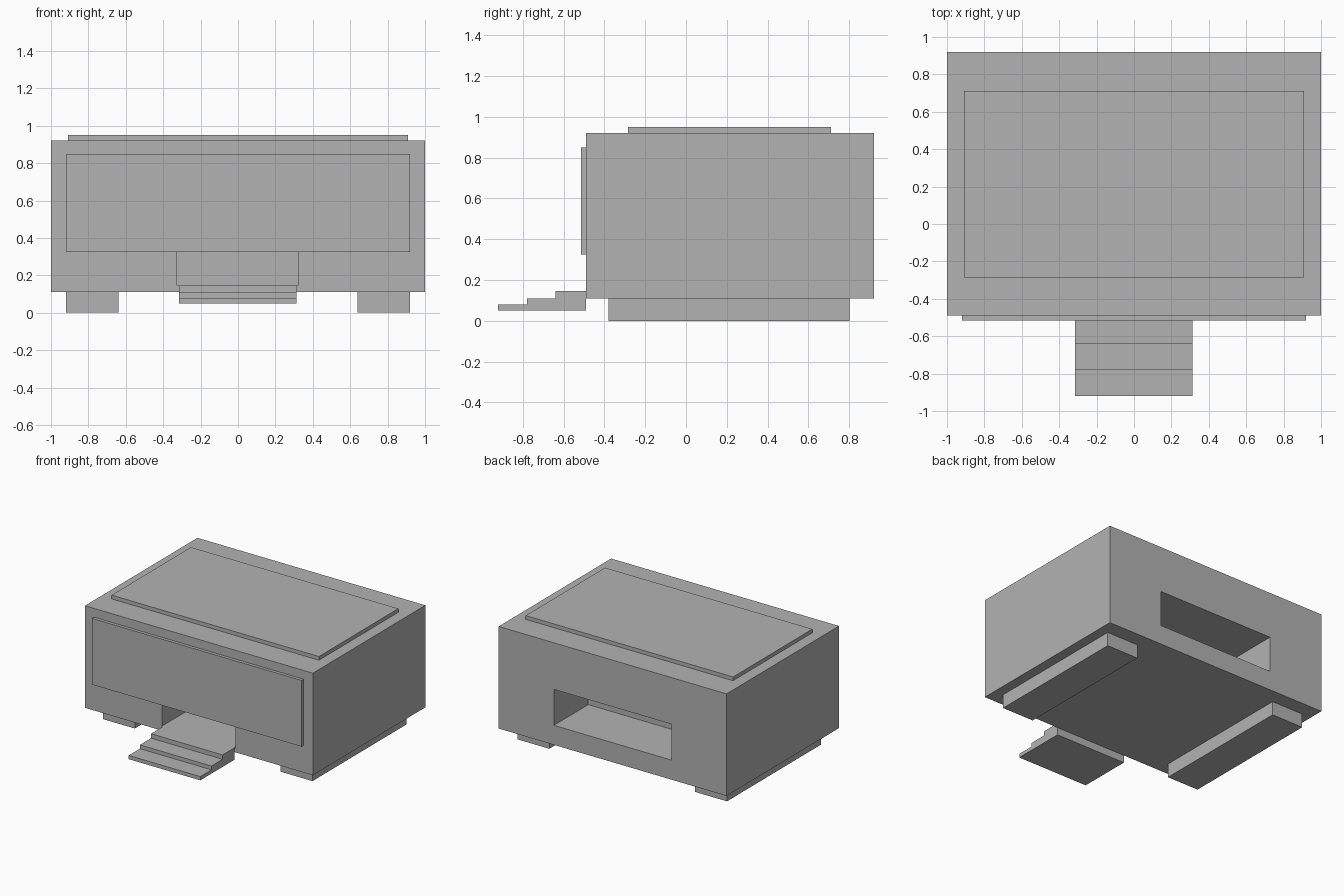
import bpy
import bmesh

# Remove the default cube if present
cube = bpy.data.objects.get("Cube")
if cube:
    bpy.data.objects.remove(cube, do_unlink=True)

# Single plastic colour
grey = bpy.data.materials.new("light grey plastic")
grey.use_nodes = True
colour = (0.45, 0.45, 0.45, 1)
grey.diffuse_color = colour
grey.node_tree.nodes["Principled BSDF"].inputs["Base Color"].default_value = colour


def add_object(name, bm):
    mesh = bpy.data.meshes.new(name)
    bmesh.ops.recalc_face_normals(bm, faces=bm.faces)
    bm.to_mesh(mesh)
    bm.free()
    mesh.materials.append(grey)
    obj = bpy.data.objects.new(name, mesh)
    bpy.context.collection.objects.link(obj)
    return obj


def box(name, x, y, z):
    """Box spanning the given (low, high) ranges."""
    bm = bmesh.new()
    bmesh.ops.create_cube(bm, size=1)
    for v in bm.verts:
        v.co = [r[0] if c < 0 else r[1] for c, r in zip(v.co, (x, y, z))]
    return add_object(name, bm)


def cut(target, cutter):
    """Carve the cutter out of the target, then discard it."""
    cutter.hide_render = True
    mod = target.modifiers.new("recess", "BOOLEAN")
    mod.operation = "DIFFERENCE"
    mod.solver = "EXACT"
    mod.object = cutter
    bpy.context.view_layer.objects.active = target
    bpy.ops.object.modifier_apply(modifier=mod.name)
    bpy.data.objects.remove(cutter, do_unlink=True)


# Main casing with a paper outlet in front and a feed recess at the back
body = box("body", (-1, 1), (-0.49, 0.92), (0.11, 0.92))
cut(body, box("front_outlet_cutter", (-0.325, 0.322), (-0.6, -0.06), (0.145, 0.325)))
cut(body, box("rear_recess_cutter", (-0.515, 0.515), (0.49, 1.1), (0.265, 0.55)))

# Raised plates on the top and front
box("top_lid", (-0.91, 0.91), (-0.285, 0.71), (0.92, 0.95))
box("front_panel", (-0.92, 0.92), (-0.515, -0.49), (0.325, 0.85))

# Two long feet
for side, name in ((-1, "right_foot"), (1, "left_foot")):
    box(name, sorted((side * 0.64, side * 0.92)), (-0.38, 0.80), (0, 0.11))

# Stepped output tray, extruded from its side profile
profile = [(-0.92, 0.05), (-0.92, 0.08), (-0.78, 0.08), (-0.78, 0.11),
           (-0.64, 0.11), (-0.64, 0.145), (-0.49, 0.145), (-0.49, 0.05)]
bm = bmesh.new()
face = bm.faces.new([bm.verts.new((-0.315, y, z)) for y, z in profile])
ext = bmesh.ops.extrude_face_region(bm, geom=[face])
moved = [g for g in ext["geom"] if isinstance(g, bmesh.types.BMVert)]
bmesh.ops.translate(bm, verts=moved, vec=(0.628, 0, 0))
add_object("output_tray", bm)
